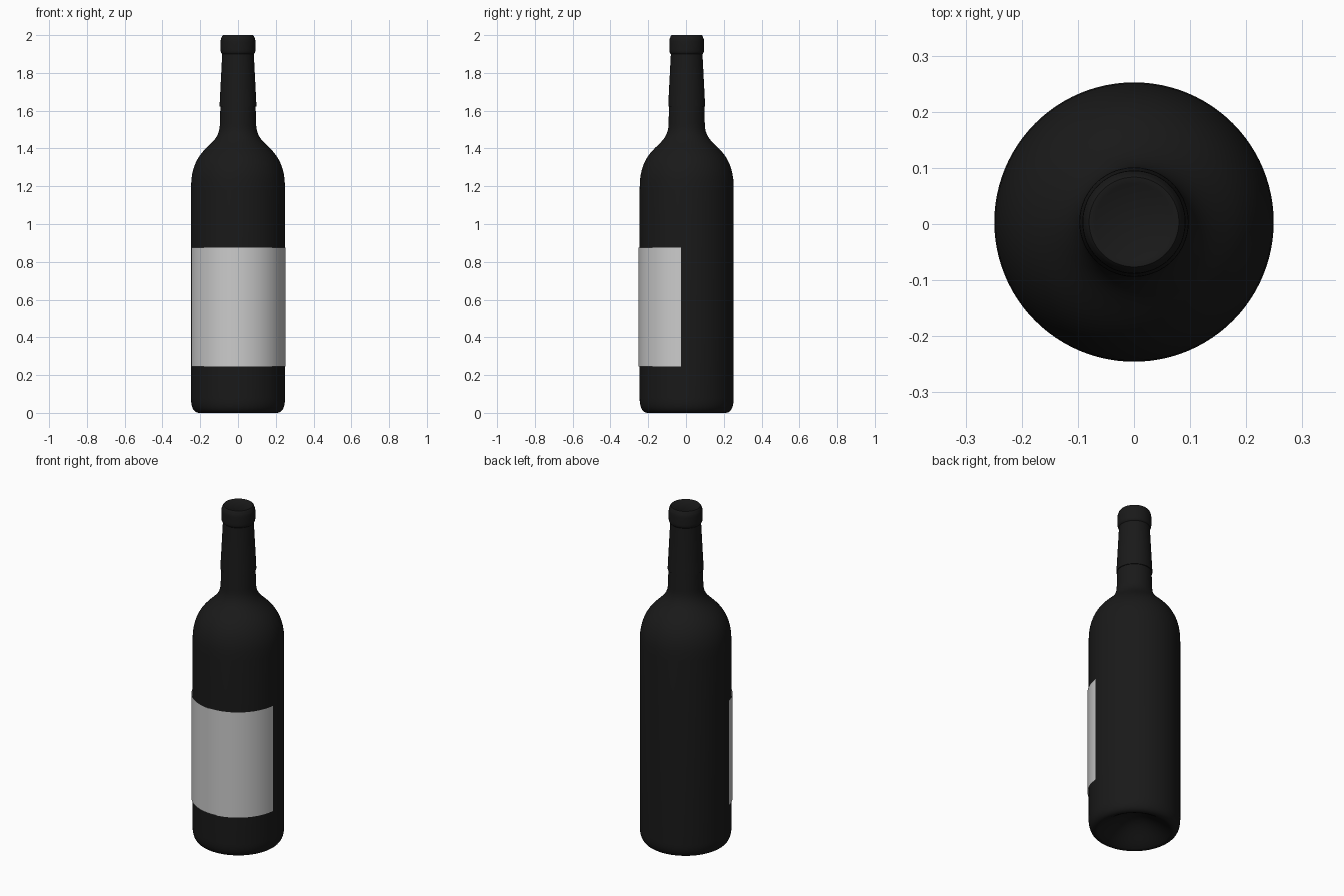
import bpy, bmesh, math
from mathutils import Vector, geometry

if "Cube" in bpy.data.objects:
    bpy.data.objects.remove(bpy.data.objects["Cube"])

BODY_Y = 0.0035


def finish(name, bm, mat=None, angle=35):
    mesh = bpy.data.meshes.new(name)
    bm.to_mesh(mesh)
    bm.free()
    obj = bpy.data.objects.new(name, mesh)
    bpy.context.collection.objects.link(obj)
    if mat:
        mesh.materials.append(mat)
    bpy.ops.object.select_all(action='DESELECT')
    obj.select_set(True)
    bpy.context.view_layer.objects.active = obj
    bpy.ops.object.shade_smooth_by_angle(angle=math.radians(angle))
    return obj


def lathe(name, profile, mat, steps=96):
    """Spin an (r, z) profile around the bottle axis."""
    bm = bmesh.new()
    verts = [bm.verts.new((r, 0, z)) for r, z in profile]
    edges = [bm.edges.new(pair) for pair in zip(verts, verts[1:])]
    bmesh.ops.spin(bm, geom=verts + edges, cent=(0, 0, 0), axis=(0, 0, 1),
                   angle=math.tau, steps=steps, use_duplicate=False)
    bmesh.ops.remove_doubles(bm, verts=bm.verts, dist=1e-5)
    bmesh.ops.recalc_face_normals(bm, faces=bm.faces)
    obj = finish(name, bm, mat)
    obj.location.y = BODY_Y
    return obj


def curve(p0, h0, h1, p1, n=10):
    pts = [Vector((*p, 0)) for p in (p0, h0, h1, p1)]
    return [(v.x, v.y) for v in geometry.interpolate_bezier(*pts, n)]


def colour(name, rgb):
    mat = bpy.data.materials.new(name)
    mat.diffuse_color = (*rgb, 1)
    mat.use_nodes = True
    mat.node_tree.nodes["Principled BSDF"].inputs["Base Color"].default_value = mat.diffuse_color
    return mat


glass = colour("dark_glass", (0.01, 0.01, 0.01))
foil = colour("dark_foil", (0.01, 0.01, 0.01))

# Bottle: punt, rounded heel, straight wall, shoulder, neck
body = (curve((0, 0.10), (0.08, 0.10), (0.14, 0.03), (0.195, 0.004))
        + curve((0.205, 0), (0.235, 0), (0.249, 0.03), (0.249, 0.08))
        + [(0.249, 0.6), (0.249, 1.18)]
        + curve((0.249, 1.20), (0.247, 1.31), (0.207, 1.365), (0.165, 1.405))[1:]
        + curve((0.165, 1.405), (0.13, 1.44), (0.096, 1.465), (0.096, 1.53))[1:]
        + [(0.093, 1.63), (0.078, 1.92), (0, 1.92)])
lathe("bottle", body, glass)

# Foil capsule with a lip at the top
capsule = ([(0.093, 1.622), (0.0975, 1.622), (0.0965, 1.65), (0.084, 1.895)]
           + curve((0.084, 1.90), (0.09, 1.905), (0.092, 1.91), (0.092, 1.925), 5)
           + curve((0.092, 1.965), (0.092, 1.985), (0.086, 1.985), (0.085, 1.994), 5)
           + [(0.080, 2.0), (0.070, 2.0), (0.067, 1.998), (0, 1.998)])
lathe("foil_capsule", capsule, foil)

# Paper label: thin curved sheet standing just off the glass
bm = bmesh.new()
start, end, n, r = math.radians(-174 + 7 - 180 + 180), math.radians(-6), 64, 0.252
start = math.radians(-167)
rows = []
for z in (0.245, 0.875):
    rows.append([bm.verts.new((r * math.cos(start + (end - start) * i / n),
                               r * math.sin(start + (end - start) * i / n), z))
                 for i in range(n + 1)])
for i in range(n):
    bm.faces.new((rows[0][i], rows[0][i + 1], rows[1][i + 1], rows[1][i]))
finish("label", bm)
